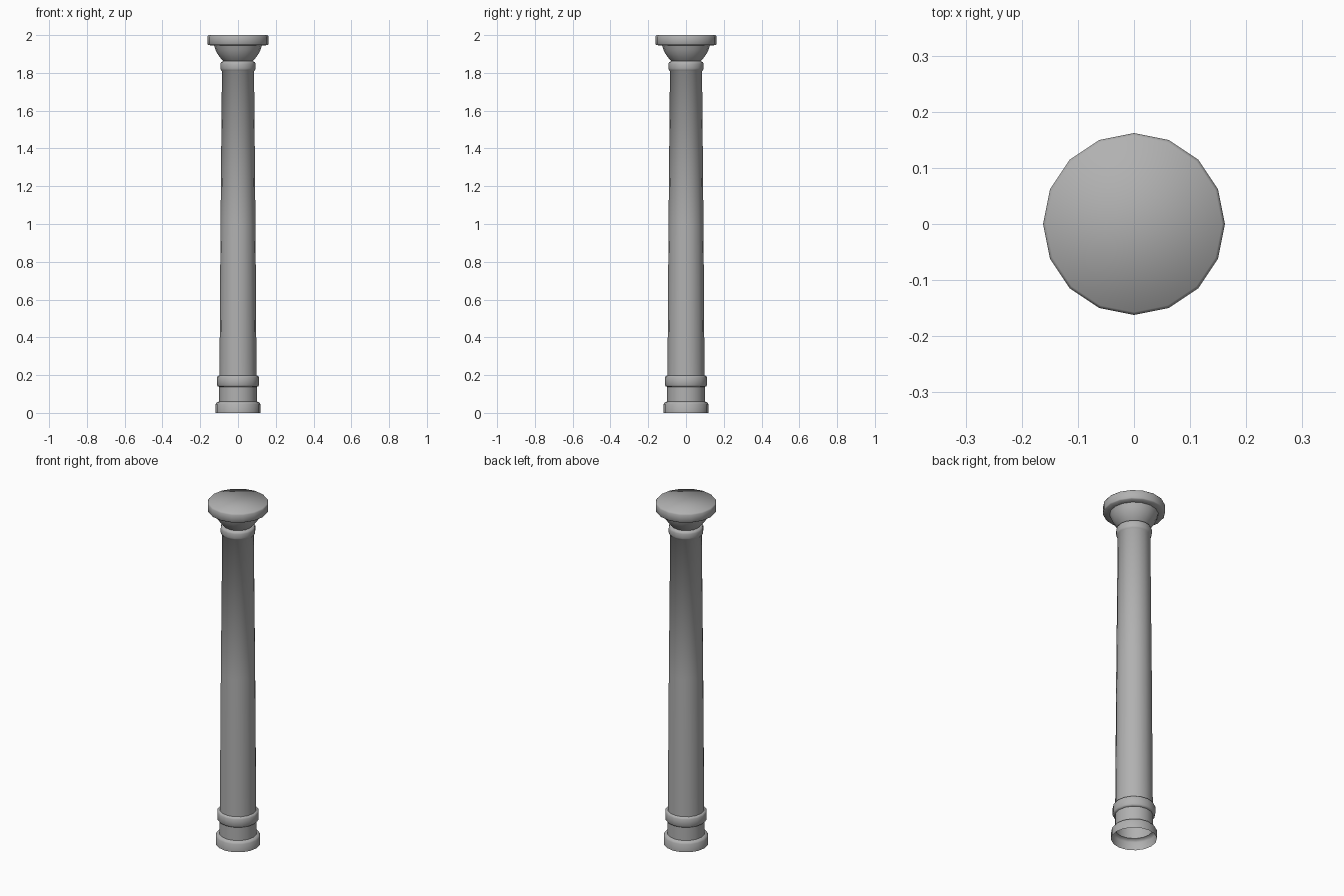
import bpy, bmesh, math

if "Cube" in bpy.data.objects:
    bpy.data.objects.remove(bpy.data.objects["Cube"])

SIDES = 16

# column outline as (radius, height), from the open foot up to the cap
profile = [
    # foot ring
    (0.119, 0.0), (0.119, 0.046), (0.112, 0.056), (0.100, 0.060),
    # neck and lower band
    (0.100, 0.138), (0.107, 0.140), (0.111, 0.147), (0.111, 0.188), (0.106, 0.196),
    # tapering shaft
    (0.098, 0.198), (0.0925, 1.0), (0.085, 1.81),
    # collar ring
    (0.090, 1.814), (0.093, 1.824), (0.093, 1.848), (0.089, 1.858),
    # flared capital
    (0.076, 1.862), (0.092, 1.878), (0.108, 1.900), (0.119, 1.922), (0.127, 1.945),
    # top slab
    (0.158, 1.947), (0.162, 1.952), (0.162, 1.992), (0.157, 2.0),
]

bm = bmesh.new()
rings = [[bm.verts.new((r * math.cos(2 * math.pi * i / SIDES),
                        r * math.sin(2 * math.pi * i / SIDES), z))
          for i in range(SIDES)] for r, z in profile]
for a, b in zip(rings, rings[1:]):
    for i in range(SIDES):
        j = (i + 1) % SIDES
        bm.faces.new((a[i], a[j], b[j], b[i]))
bm.faces.new(rings[-1])  # slab top

mesh = bpy.data.meshes.new("column")
bm.to_mesh(mesh)
bm.free()
column = bpy.data.objects.new("column", mesh)
bpy.context.collection.objects.link(column)

# dark grey stone
stone = bpy.data.materials.new("grey_stone")
stone.diffuse_color = (0.44, 0.44, 0.44, 1)
stone.use_nodes = True
stone.node_tree.nodes["Principled BSDF"].inputs["Base Color"].default_value = stone.diffuse_color
mesh.materials.append(stone)

# smooth sides with crisp moulding edges
bpy.context.view_layer.objects.active = column
column.select_set(True)
bpy.ops.object.shade_smooth_by_angle(angle=math.radians(65))
